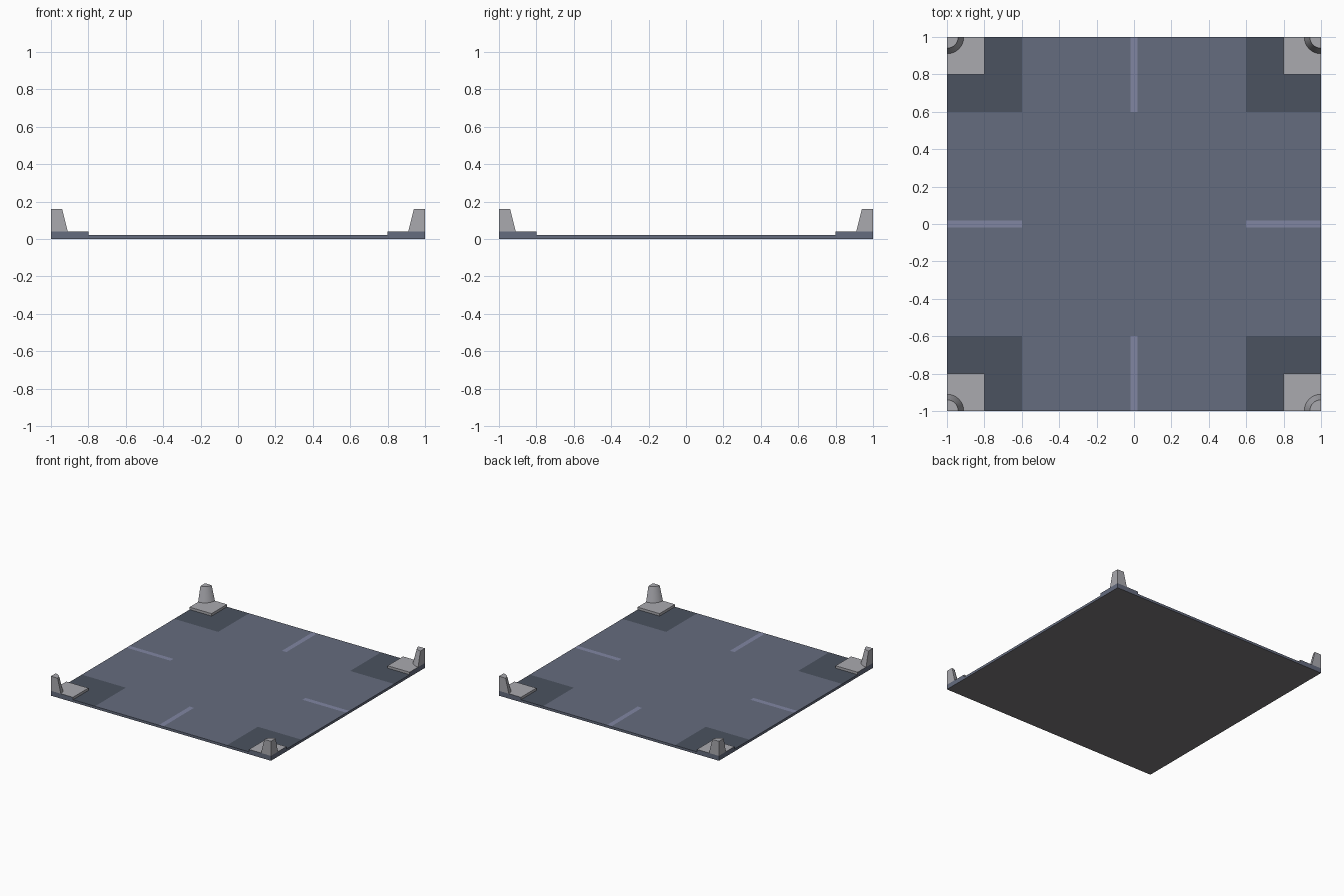
import bpy, bmesh, math

if "Cube" in bpy.data.objects:
    bpy.data.objects.remove(bpy.data.objects["Cube"])


def material(name, color):
    m = bpy.data.materials.new(name)
    m.diffuse_color = (*color, 1)
    m.use_nodes = True
    m.node_tree.nodes["Principled BSDF"].inputs["Base Color"].default_value = m.diffuse_color
    return m


SLATE = material("slate", (0.13, 0.15, 0.21))
DARK = material("dark_corner", (0.07, 0.085, 0.115))
LINE = material("line_paint", (0.22, 0.24, 0.36))
GREY = material("stone", (0.4, 0.4, 0.43))
UNDER = material("underside", (0.2, 0.19, 0.2))


def add_object(name, bm, mats):
    bmesh.ops.remove_doubles(bm, verts=bm.verts, dist=1e-5)
    bmesh.ops.recalc_face_normals(bm, faces=bm.faces)
    me = bpy.data.meshes.new(name)
    bm.to_mesh(me)
    bm.free()
    for m in mats:
        me.materials.append(m)
    ob = bpy.data.objects.new(name, me)
    bpy.context.collection.objects.link(ob)
    return ob


def face(bm, pts, mat=0):
    f = bm.faces.new([bm.verts.new(p) for p in pts])
    f.material_index = mat
    return f


# Floor tile: thin slab whose top is divided into painted zones
T = 0.02
cuts = [-1, -0.8, -0.6, -0.02, 0.02, 0.6, 0.8, 1]
bm = bmesh.new()
spans = list(zip(cuts, cuts[1:]))
for x0, x1 in spans:
    for y0, y1 in spans:
        ax, ay = abs(x0 + x1) / 2, abs(y0 + y1) / 2
        if ax > 0.8 and ay > 0.8:
            mat = 0
        elif ax > 0.6 and ay > 0.6:
            mat = 1
        elif max(ax, ay) > 0.6 and min(ax, ay) < 0.02:
            mat = 2
        else:
            mat = 0
        face(bm, [(x0, y0, T), (x1, y0, T), (x1, y1, T), (x0, y1, T)], mat)
        face(bm, [(x0, y0, 0), (x0, y1, 0), (x1, y1, 0), (x1, y0, 0)], 3)
for a, b in spans:
    for s in (-1, 1):
        face(bm, [(a, s, 0), (b, s, 0), (b, s, T), (a, s, T)])
        face(bm, [(s, a, 0), (s, b, 0), (s, b, T), (s, a, T)])
add_object("floor_tile", bm, [SLATE, DARK, LINE, UNDER])


# Corner pads and quarter-cone posts, one set per corner
N = 8
for sx, sy, tag in ((-1, -1, "front_left"), (1, -1, "front_right"),
                    (-1, 1, "back_left"), (1, 1, "back_right")):
    bm = bmesh.new()
    bmesh.ops.create_cube(bm, size=1)
    for v in bm.verts:
        v.co = (sx * 0.9 + v.co.x * 0.2, sy * 0.9 + v.co.y * 0.2, 0.03 + v.co.z * T)
    for f in bm.faces:
        c = f.calc_center_median()
        f.material_index = int(abs(c.x) > 0.99 or abs(c.y) > 0.99)
    add_object("corner_pad_" + tag, bm, [GREY, SLATE])

    bm = bmesh.new()
    rings = []
    for r, z in ((0.09, 0.04), (0.06, 0.16)):
        pts = [(sx, sy, z)]
        for i in range(N + 1):
            a = math.pi / 2 * i / N
            pts.append((sx * (1 - r * math.cos(a)), sy * (1 - r * math.sin(a)), z))
        rings.append([bm.verts.new(p) for p in pts])
        bm.faces.new(rings[-1])
    lo, hi = rings
    for i in range(len(lo)):
        j = (i + 1) % len(lo)
        bm.faces.new((lo[i], lo[j], hi[j], hi[i]))
    post = add_object("corner_post_" + tag, bm, [GREY])
    bpy.ops.object.select_all(action='DESELECT')
    post.select_set(True)
    bpy.context.view_layer.objects.active = post
    bpy.ops.object.shade_smooth_by_angle(angle=math.radians(30))
